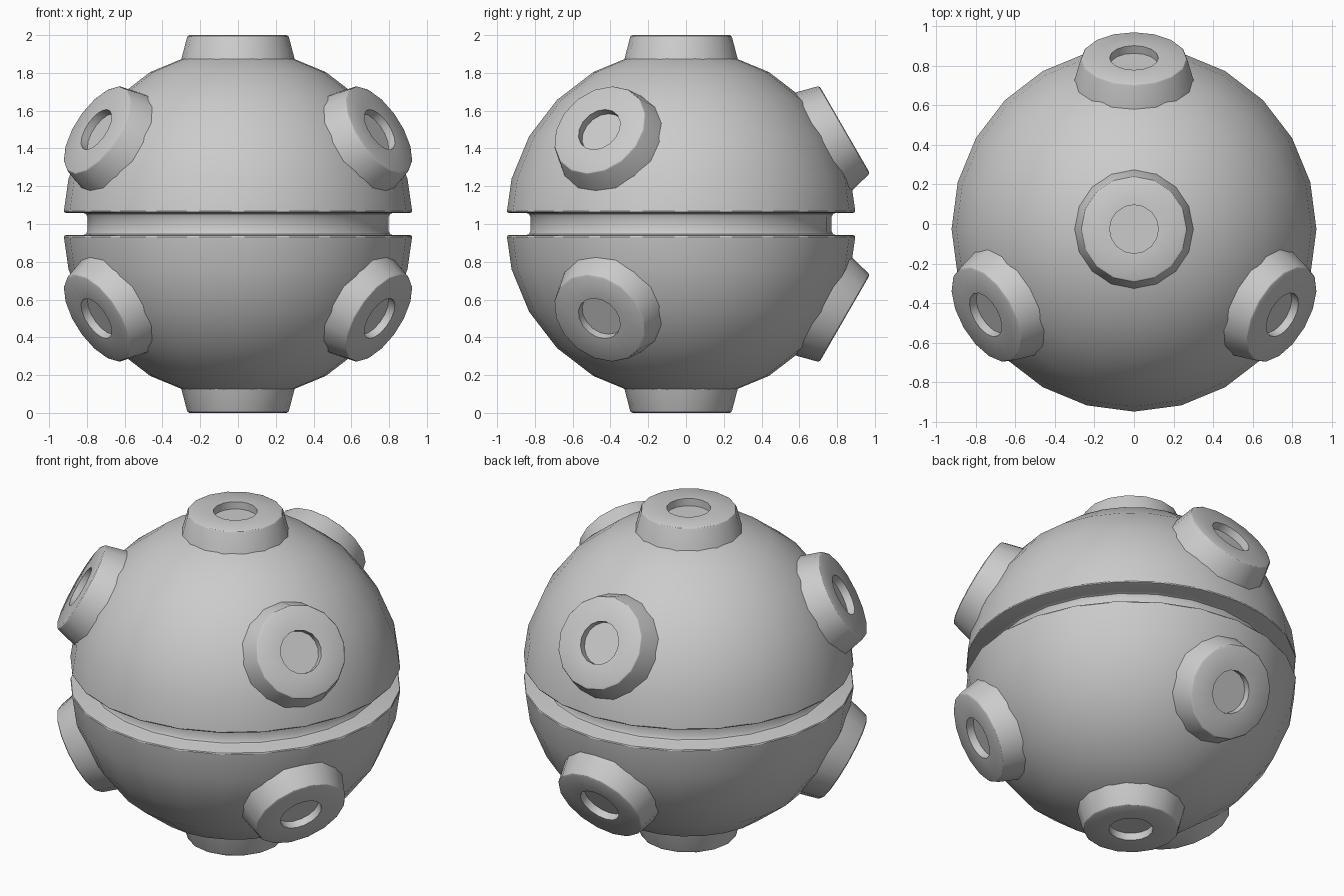
import bpy
import bmesh
from math import sin, cos, radians, pi
from mathutils import Vector, Matrix

if "Cube" in bpy.data.objects:
    bpy.data.objects.remove(bpy.data.objects["Cube"], do_unlink=True)

CENTRE = Vector((0, -0.026, 1))
RADIUS = 0.929

grey = bpy.data.materials.new("plain grey")
grey.use_nodes = True
colour = (0.6, 0.6, 0.6, 1)
grey.diffuse_color = colour
grey.node_tree.nodes["Principled BSDF"].inputs["Base Color"].default_value = colour


def lathe(name, profile, sides, direction=Vector((0, 0, 1))):
    """Turn an (r, z) profile about the z axis, then aim it along direction."""
    bm = bmesh.new()
    verts = [bm.verts.new((r, 0, z)) for r, z in profile]
    edges = [bm.edges.new(pair) for pair in zip(verts, verts[1:])]
    bmesh.ops.spin(bm, geom=verts + edges, cent=(0, 0, 0), axis=(0, 0, 1),
                   angle=2 * pi, steps=sides, use_merge=True)
    bmesh.ops.remove_doubles(bm, verts=bm.verts, dist=0.0001)
    bmesh.ops.recalc_face_normals(bm, faces=bm.faces)
    aim = direction.to_track_quat('Z', 'Y').to_matrix().to_4x4()
    bm.transform(Matrix.Translation(CENTRE) @ aim)
    mesh = bpy.data.meshes.new(name)
    bm.to_mesh(mesh)
    bm.free()
    mesh.materials.append(grey)
    obj = bpy.data.objects.new(name, mesh)
    bpy.context.collection.objects.link(obj)
    bpy.ops.object.select_all(action='DESELECT')
    obj.select_set(True)
    bpy.context.view_layer.objects.active = obj
    bpy.ops.object.shade_smooth_by_angle(angle=radians(30))
    return obj


# Ball with a rounded-lip groove round the equator
upper = [(RADIUS * cos(radians(a)), RADIUS * sin(radians(a)))
         for a in range(90, 0, -15)]
upper[0] = (0, RADIUS)
upper += [(0.922, 0.068), (0.919, 0.062), (0.911, 0.059),
          (0.82, 0.059), (0.805, 0.053), (0.796, 0.036)]
lower = [(r, -z) for r, z in reversed(upper)]
lathe("grooved_ball", upper + lower, 24)

# Tapered knobs with a shallow round socket in the outer face
knob = [(0, 0.8), (0.319, 0.8), (0.27, 0.988), (0.266, 0.995), (0.257, 1),
        (0.123, 1), (0.123, 0.955), (0, 0.955)]
lathe("top_knob", knob, 16)
lathe("bottom_knob", knob, 16, Vector((0, 0, -1)))

for level, tilt in (("upper", 30), ("lower", -30)):
    for place, turn in (("back", 90), ("front_left", -30), ("front_right", 210)):
        t, e = radians(turn), radians(tilt)
        out = Vector((cos(t) * cos(e), sin(t) * cos(e), sin(e)))
        lathe(f"{level}_{place}_knob", knob, 16, out)
